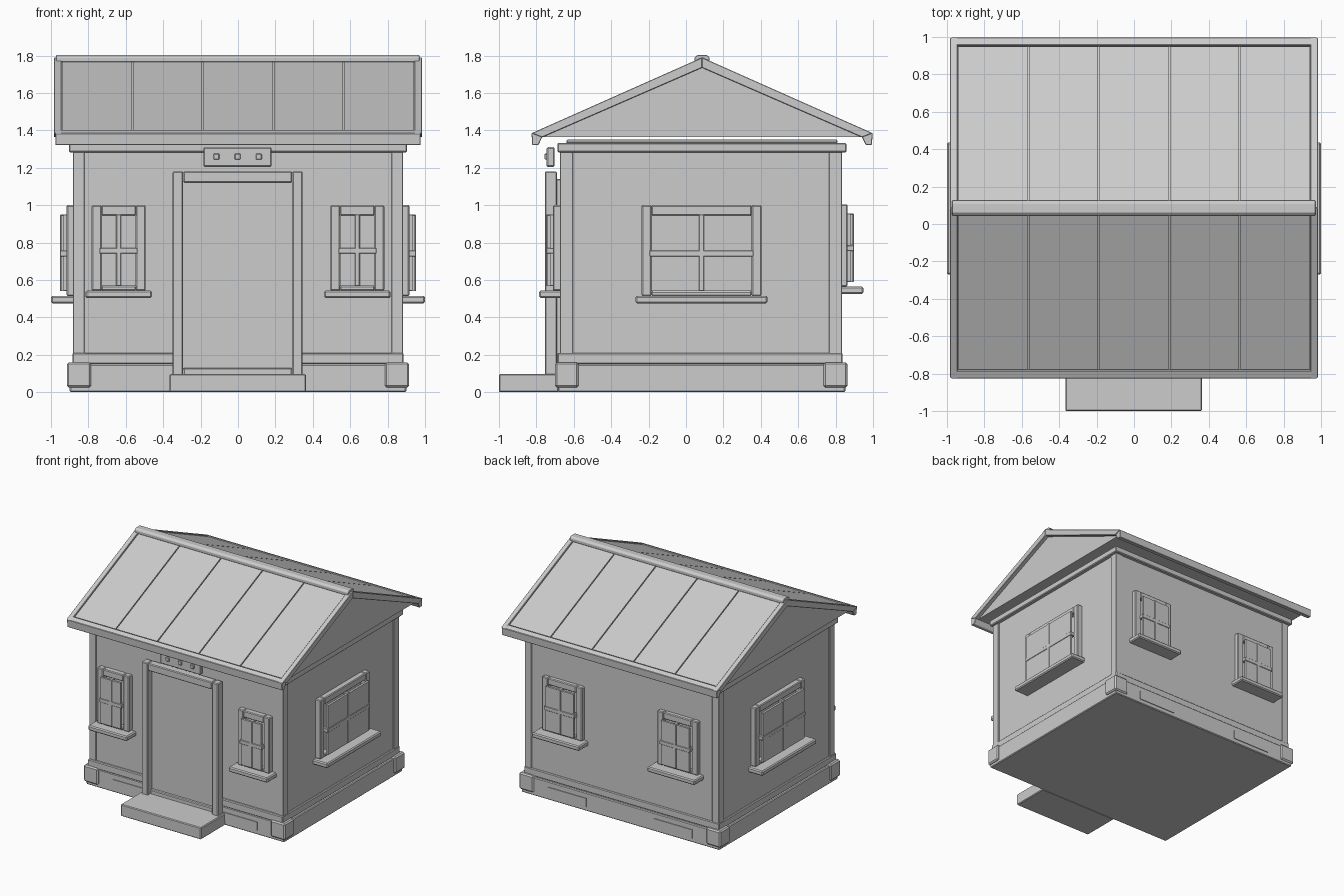
import bpy, bmesh
from mathutils import Vector

default = bpy.data.objects.get("Cube")
if default:
    bpy.data.objects.remove(default)

GREY = (0.604, 0.604, 0.604, 1)
grey = bpy.data.materials.new("plain_grey")
grey.use_nodes = True
grey.diffuse_color = GREY
grey.node_tree.nodes["Principled BSDF"].inputs["Base Color"].default_value = GREY


def finish(name, bm, bevel):
    bmesh.ops.recalc_face_normals(bm, faces=bm.faces)
    mesh = bpy.data.meshes.new(name)
    bm.to_mesh(mesh)
    bm.free()
    mesh.materials.append(grey)
    obj = bpy.data.objects.new(name, mesh)
    bpy.context.collection.objects.link(obj)
    if bevel:
        mod = obj.modifiers.new("edge_bevel", 'BEVEL')
        mod.width = bevel
        mod.segments = 1
    return obj


def boxes(name, items, bevel=0.006):
    """One object from boxes given as (x0, x1, y0, y1, z0, z1)."""
    bm = bmesh.new()
    for x0, x1, y0, y1, z0, z1 in items:
        made = bmesh.ops.create_cube(bm, size=1)["verts"]
        for v in made:
            v.co = Vector(((x0 + x1) / 2 + v.co.x * (x1 - x0),
                           (y0 + y1) / 2 + v.co.y * (y1 - y0),
                           (z0 + z1) / 2 + v.co.z * (z1 - z0)))
    return finish(name, bm, bevel)


def prisms(name, items, bevel=0):
    """One object from (x0, x1, profile); profile is in (offset from ridge, z)."""
    bm = bmesh.new()
    for x0, x1, profile in items:
        face = bm.faces.new([bm.verts.new((x0, RIDGE_Y + d, z)) for d, z in profile])
        out = bmesh.ops.extrude_face_region(bm, geom=[face])["geom"]
        moved = [g for g in out if isinstance(g, bmesh.types.BMVert)]
        bmesh.ops.translate(bm, verts=moved, vec=(x1 - x0, 0, 0))
    return finish(name, bm, bevel)


def flip(profile):
    return [(-d, z) for d, z in profile]


RIDGE_Y = 0.086
HX = 0.872                 # wall half width
FRONT, BACK = -0.667, 0.828

# Base and walls
boxes("foundation", [(-0.9, 0.9, -0.685, 0.852, 0, 0.15)])
boxes("base_trim", [(-0.886, 0.886, -0.688, 0.838, 0.15, 0.21)])
boxes("walls", [(-HX, HX, FRONT, BACK, 0.2, 1.33)], 0)
boxes("frieze", [(-0.903, 0.903, -0.688, 0.858, 1.283, 1.333)])
boxes("wall_plate", [(-0.84, 0.84, -0.64, 0.81, 1.33, 1.35)])

blocks, boards, vents = [], [], []
for s in (-1, 1):
    def span(a, b):
        return (min(s * a, s * b), max(s * a, s * b))
    for y0, y1 in ((-0.7, -0.575), (0.735, 0.863)):
        blocks.append((*span(0.785, 0.915), y0, y1, 0.025, 0.16))
    for y0, y1 in ((-0.674, -0.605), (0.765, 0.834)):
        boards.append((*span(0.82, 0.882), y0, y1, 0.2, 1.3))
    for y0, y1 in ((-0.691, -0.68), (0.845, 0.858)):
        vents.append((*span(0.31, 0.655), y0, y1, 0.035, 0.105))
boxes("corner_blocks", blocks, 0.01)
boxes("corner_boards", boards, 0.003)
boxes("foundation_panels", vents, 0)

# Entrance
boxes("front_step", [(-0.367, 0.363, -1, -0.68, 0, 0.097)])
boxes("door_leaf", [(-0.31, 0.31, -0.695, -0.66, 0.12, 1.14)])
boxes("door_frame", [(-0.35, -0.293, -0.755, -0.69, 0.09, 1.18),
                     (0.29, 0.346, -0.755, -0.69, 0.09, 1.18),
                     (-0.293, 0.29, -0.755, -0.69, 1.12, 1.18)])
boxes("door_threshold", [(-0.293, 0.29, -0.72, -0.68, 0.09, 0.13)])
boxes("sign_board", [(-0.185, 0.18, -0.745, -0.703, 1.205, 1.31)])
boxes("sign_studs", [(x - 0.016, x + 0.016, -0.757, -0.74, 1.244, 1.276)
                     for x in (-0.115, -0.002, 0.111)], 0.004)


def window(name, place, mid, half, border, z0, z1, sill_out, depth):
    """Frame, sill, pane and glazing bars; place(u0, u1, out0, out1) gives x and y spans."""
    a, b = mid - half, mid + half
    ia, ib = a + border, b - border
    iz0, iz1 = z0 + 0.025, z1 - 0.055
    boxes(name + "_frame", [
        (*place(a, ia, -0.01, depth), z0, z1),
        (*place(ib, b, -0.01, depth), z0, z1),
        (*place(ia, ib, -0.01, depth), iz1, z1),
        (*place(ia, ib, -0.01, depth), z0, iz0)])
    boxes(name + "_sill", [(*place(a - 0.033, b + 0.033, -0.01, sill_out), z0 - 0.04, z0)], 0.008)
    front = depth + 0.035
    boxes(name + "_pane", [(*place(ia, ib, front - 0.022, front - 0.004), iz0, iz1)], 0)
    zm = (iz0 + iz1) / 2
    boxes(name + "_bars", [
        (*place(mid - 0.013, mid + 0.013, depth - 0.01, front), iz0, iz1 + 0.005),
        (*place(ia - 0.01, ib + 0.01, depth - 0.01, front), zm - 0.016, zm + 0.016)], 0.003)


def on_front(u0, u1, o0, o1):
    return u0, u1, FRONT - o1, FRONT - o0


def on_back(u0, u1, o0, o1):
    return u0, u1, BACK + o0, BACK + o1


def on_left(u0, u1, o0, o1):
    return HX + o0, HX + o1, u0, u1


def on_right(u0, u1, o0, o1):
    return -HX - o1, -HX - o0, u0, u1


# Windows
for side, s in (("right", -1), ("left", 1)):
    window("front_window_" + side, on_front, s * 0.638, 0.144, 0.052, 0.543, 1.0, 0.118, 0.045)
    window("back_window_" + side, on_back, s * 0.525, 0.183, 0.055, 0.565, 1.005, 0.12, 0.035)
window("side_window_left", on_left, 0.083, 0.32, 0.052, 0.515, 1.0, 0.128, 0.044)
window("side_window_right", on_right, 0.083, 0.32, 0.052, 0.515, 1.0, 0.128, 0.044)

# Roof: a point on the slope at fraction t, raised along its normal
EAVE, TOP_Z, EAVE_Z = 0.912, 1.79, 1.385


def slope(t, lift):
    return (EAVE * t + 0.406 * lift, TOP_Z + (EAVE_Z - TOP_Z) * t + 0.914 * lift)


prisms("gable_core", [(-0.95, 0.95, [(-0.86, 1.365), (0, 1.737), (0.86, 1.365)])])

rake = [(0, TOP_Z), (EAVE, EAVE_Z), (0.855, 1.363), (0, 1.735)]
deck = [(0, 1.768), (0.9, 1.368), (0.855, 1.363), (0, 1.735)]
fascia = [(EAVE, EAVE_Z), (0.908, 1.322), (0.875, 1.322), (0.855, 1.363), (0.872, 1.402)]

rakes, decks, fascias, sheets = [], [], [], []
for turn in (list, flip):
    rakes += [(-0.983, -0.943, turn(rake)), (0.943, 0.983, turn(rake))]
    decks.append((-0.96, 0.96, turn(deck)))
    fascias.append((-0.977, 0.977, turn(fascia)))
    # Roofing sheets in columns with narrow seams between them
    columns, rows = 5, 6
    width = 1.886 / columns
    for c in range(columns):
        x = -0.943 + c * width
        for r in range(rows):
            t0, t1 = 0.02 + r * 0.155, 0.02 + (r + 1) * 0.155
            quad = [slope(t0, -0.024), slope(t1, -0.024), slope(t1, -0.008), slope(t0, -0.008)]
            sheets.append((x + 0.004, x + width - 0.004, turn(quad)))
prisms("roof_deck", decks)
prisms("roof_sheets", sheets)
prisms("rake_boards", rakes, 0.003)
prisms("eave_fascias", fascias, 0.003)

cap = [(0.04, 1.765), (0.04, 1.79), (0.025, 1.803)]
prisms("ridge_cap", [(-0.973, 0.97, cap + flip(cap)[::-1])], 0.003)
